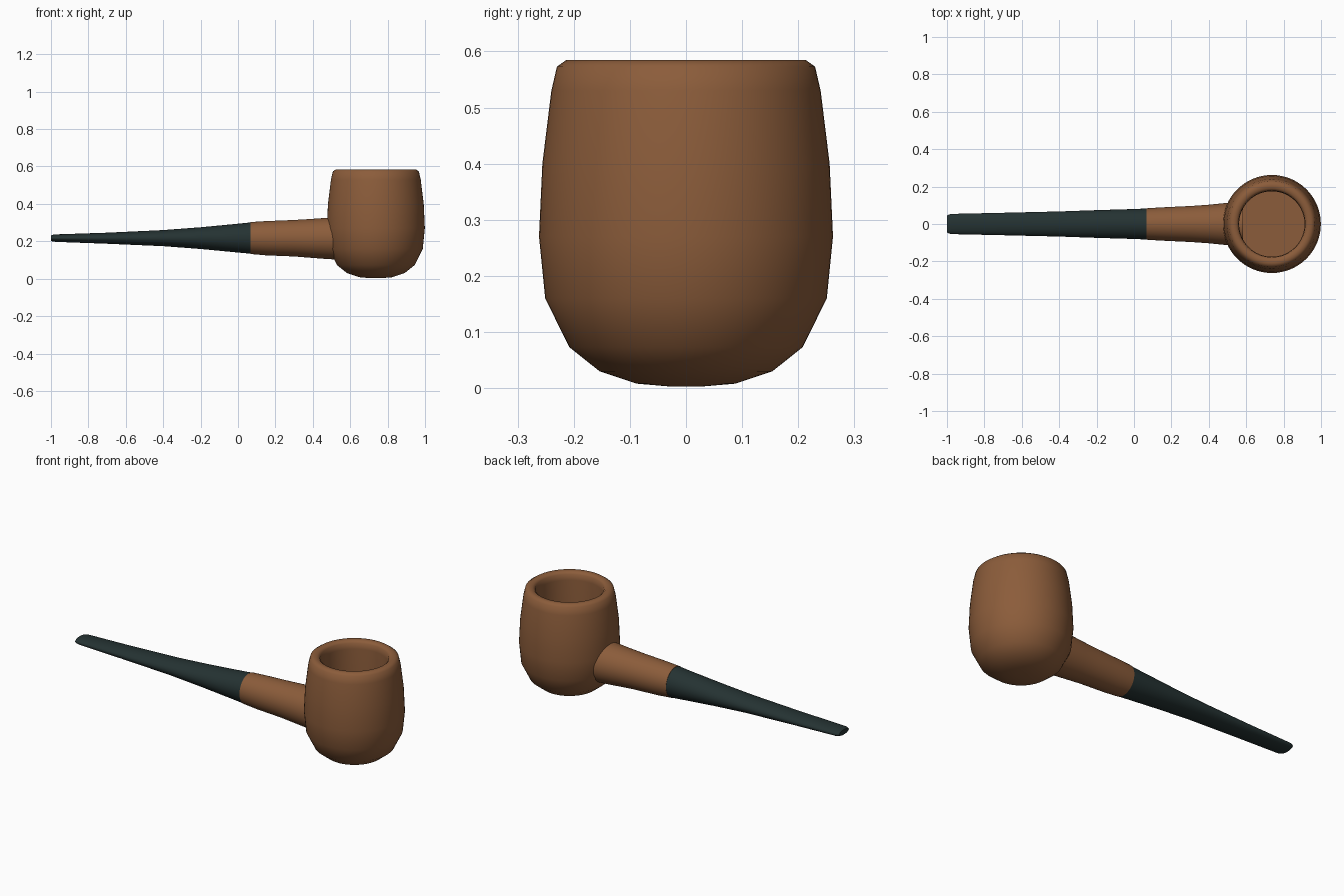
import bpy, bmesh, math

cube = bpy.data.objects.get("Cube")
if cube:
    bpy.data.objects.remove(cube, do_unlink=True)


def material(name, color):
    m = bpy.data.materials.new(name)
    m.use_nodes = True
    m.diffuse_color = color
    m.node_tree.nodes["Principled BSDF"].inputs["Base Color"].default_value = color
    return m


wood = material("briar brown", (0.26, 0.108, 0.043, 1))
rubber = material("dark green black", (0.018, 0.032, 0.032, 1))


def loft(name, rings, mat, angle):
    """Skin a list of vertex rings and cap both ends."""
    bm = bmesh.new()
    loops = [[bm.verts.new(p) for p in ring] for ring in rings]
    for a, b in zip(loops, loops[1:]):
        n = len(a)
        for i in range(n):
            j = (i + 1) % n
            bm.faces.new((a[i], a[j], b[j], b[i]))
    bm.faces.new(loops[0])
    bm.faces.new(loops[-1])
    bmesh.ops.recalc_face_normals(bm, faces=bm.faces)
    mesh = bpy.data.meshes.new(name)
    bm.to_mesh(mesh)
    bm.free()
    mesh.materials.append(mat)
    ob = bpy.data.objects.new(name, mesh)
    bpy.context.collection.objects.link(ob)
    bpy.context.view_layer.objects.active = ob
    ob.select_set(True)
    bpy.ops.object.shade_smooth_by_angle(angle=math.radians(angle))
    ob.select_set(False)
    return ob


def circle(n):
    return [(math.cos(2 * math.pi * i / n), math.sin(2 * math.pi * i / n))
            for i in range(n)]


def tube(name, sections, mat):
    """Elliptical sections along x: (x, half width, bottom z, top z)."""
    rings = [[(x, w * c, (lo + hi) / 2 + (hi - lo) / 2 * s)
              for c, s in circle(48)] for x, w, lo, hi in sections]
    return loft(name, rings, mat, 40)


# Bowl: outer wall from the base up, over the rim, down to the chamber floor
profile = [(0.03, 0.003), (0.088, 0.008), (0.154, 0.03), (0.208, 0.073),
           (0.251, 0.16), (0.262, 0.27), (0.256, 0.40), (0.24, 0.53),
           (0.23, 0.573), (0.213, 0.585), (0.19, 0.583), (0.178, 0.572),
           (0.175, 0.54), (0.175, 0.16)]
loft("bowl", [[(0.737 + r * c, r * s, z) for c, s in circle(64)]
              for r, z in profile], wood, 50)

# Shank: widens towards the bowl and runs through its wall
tube("shank", [(0.068, 0.084, 0.132, 0.303), (0.15, 0.089, 0.125, 0.308),
               (0.3, 0.096, 0.119, 0.314), (0.4, 0.103, 0.111, 0.32),
               (0.48, 0.111, 0.105, 0.326), (0.582, 0.118, 0.1, 0.332)], wood)

# Stem: round at the shank, flattened and rounded off at the mouth end
tube("stem", [(-1.0, 0.044, 0.203, 0.231), (-0.99, 0.051, 0.199, 0.235),
              (-0.975, 0.054, 0.197, 0.237), (-0.7, 0.06, 0.187, 0.246),
              (-0.4, 0.067, 0.174, 0.26), (-0.2, 0.074, 0.159, 0.275),
              (0.0, 0.08, 0.14, 0.294), (0.068, 0.083, 0.134, 0.301)], rubber)
